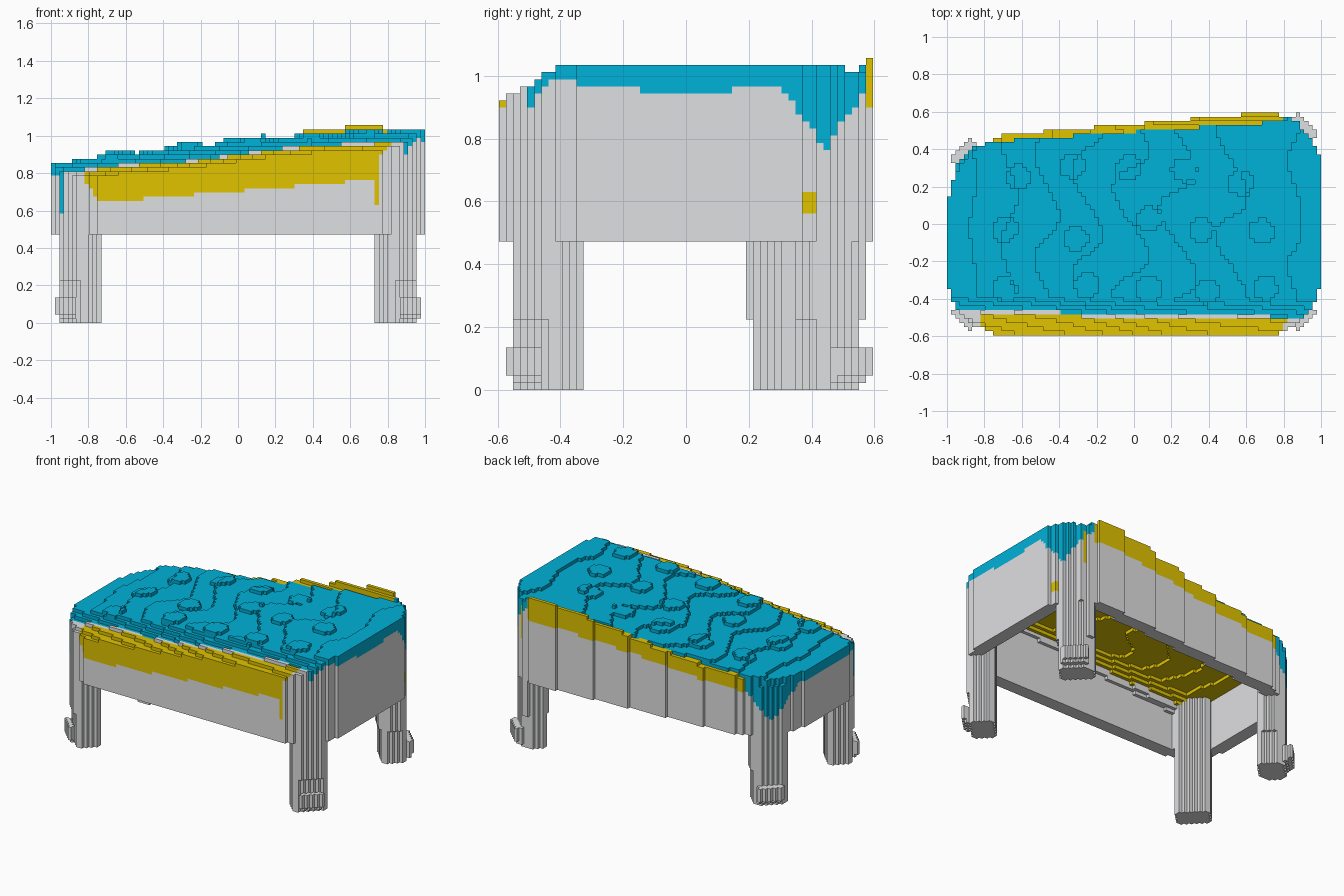
import bpy, bmesh, math

if "Cube" in bpy.data.objects:
    bpy.data.objects.remove(bpy.data.objects["Cube"])

# Block grid
V = 2 / 89
NX, NY, NZ = 89, 53, 50
GREY, BLUE, YELLOW = 0, 1, 2


def make_material(name, colour):
    m = bpy.data.materials.new(name)
    m.use_nodes = True
    m.diffuse_color = (*colour, 1)
    m.node_tree.nodes["Principled BSDF"].inputs["Base Color"].default_value = (*colour, 1)
    return m


mats = [make_material("light grey", (.74, .745, .755)),
        make_material("blue", (0, .44, .69)),
        make_material("yellow", (.75, .55, 0))]

# Plan of the frame, counter-clockwise; the back side runs askew
PLAN = [(-1, -.32), (-.97, -.42), (-.88, -.53), (-.73, -.596), (.75, -.596),
        (.88, -.53), (.97, -.42), (1, -.32), (1, .33), (.96, .44), (.87, .55),
        (.73, .598), (-.7, .475), (-.88, .385), (-.96, .25), (-1, .12)]
WALL = .09

# Studs on the lid
STUDS = [(-.62, .25), (-.33, .31), (-.03, .3), (.27, .29), (.57, .22),
         (.68, -.04), (.36, -.03), (.08, .03), (-.31, -.08), (-.69, -.03),
         (-.69, -.35), (-.25, -.33), (.08, -.35), (.39, -.36), (.7, -.34)]

# Leg centres and the corners where the cover hangs down
LEGS = {"front_right_leg": (-.843, -.44), "front_left_leg": (.843, -.44),
        "back_right_leg": (-.843, .31), "back_left_leg": (.843, .455)}
DRAPES = [(.95, .45, .26), (-.9, .36, .29)]

# Narrow painted strips near the corners: x, y, bottom, top, colour
STRIPS = [(.74, -.585, .63, .9, YELLOW), (.85, .55, .745, .98, YELLOW),
          (.97, .4, .56, .63, YELLOW), (-.95, -.45, .59, .74, BLUE)]


def depth(x, y):
    """Distance inside the plan outline, negative outside."""
    best = 9
    for (ax, ay), (bx, by) in zip(PLAN, PLAN[1:] + PLAN[:1]):
        ex, ey = bx - ax, by - ay
        best = min(best, (ex * (y - ay) - ey * (x - ax)) / math.hypot(ex, ey))
    return best


def slope(x, y):
    """Rising, gently rippled height of the cover."""
    return .957 + .091 * x - .018 * x * x + .009 * math.sin(11 * y + 5 * x) * (1 - x * x)


def front_edge(x):
    return -.48 - .02 * x


def back_edge(x):
    return .493 + .067 * x


def lid_top(x, y):
    return slope(x, y) - .8 * max(0, .08 - (y - front_edge(x)))


def stud(x, y):
    return any(math.hypot(x - sx, y - sy) < .068 for sx, sy in STUDS)


def rim_top(x, y):
    if y < 0:
        return slope(x, 0) - .048 - .4 * (front_edge(x) - y)
    return slope(x, 0) - .02 + max(0, y - back_edge(x)) * max(0, .5 + 1.6 * x)


def frame_colour(x, y, z, d, top):
    """Yellow side panels, blue hanging corners, grey elsewhere."""
    t = slope(x, 0)
    if d < .045:
        for sx, sy, low, high, colour in STRIPS:
            if abs(x - sx) < .014 and abs(y - sy) < .04 and low < z < high:
                return colour
        for cx, cy, drop in DRAPES:
            r = math.hypot(x - cx, y - cy)
            if r < .18 and z > t - drop + 1.2 * r:
                return BLUE
    # Panels are painted on the outer face and the sloping top only
    if d < .045 or z > top - .03:
        if y < front_edge(x) - .02 and -.83 < x < .73 + .9 * max(0, z - .85):
            if z > .705 + .085 * x + 1.3 * max(0, -.73 - x):
                return YELLOW
        if y > back_edge(x) - .02 and abs(x) < .8 and z > t - .11:
            return YELLOW
    return GREY


# Fill the grid, one dictionary of cells per part
parts = {"frame": {}, "lid": {}}
for name in LEGS:
    parts[name] = {}
    parts[name.replace("leg", "foot")] = {}

for i in range(NX):
    x = -1 + (i + .5) * V
    for j in range(NY):
        y = (j + .5 - NY / 2) * V
        d = depth(x, y)
        lid = d > 0 and front_edge(x) < y < back_edge(x)
        top = lid_top(x, y) if lid else rim_top(x, y)
        # Thicker cover in the middle of the tall end
        base = top - (.093 - .12 * abs(y) if x > .9 else .055)
        if lid and stud(x, y):
            top += V

        # Legs are slabs set across each corner, with a toe on the outside
        leg, toe, size = None, None, 0
        for name, (cx, cy) in LEGS.items():
            dx, dy = (x - cx) * math.copysign(1, cx), (y - cy) * math.copysign(1, cy)
            out, along = (dx + dy) / math.sqrt(2), abs(dx - dy) / math.sqrt(2)
            size = max(abs(out) / .08, along / .108, abs(dx) / .113, abs(dy) / .113)
            if size < 1:
                leg = name
                break
            if .06 < out < .125 and along < .078:
                toe, reach = name.replace("leg", "foot"), out
                break

        for k in range(NZ):
            z = (k + .5) * V
            cell = (i, j, k)
            if lid and base < z < top:
                under = d > WALL and z < base + V
                parts["lid"][cell] = YELLOW if under else BLUE
            elif z < top and (0 < d < WALL and z > .475
                              or d > 0 and not lid and z > top - .1):
                parts["frame"][cell] = frame_colour(x, y, z, d, top)
            elif leg and z < min(top, slope(x, 0) - .05) and (z > .22 or size < .94):
                hang = z > .475 and d < 0
                parts[leg][cell] = frame_colour(x, y, z, d, top) if hang else GREY
            elif toe and V < z < .135 and (z > 2 * V or reach < .1):
                parts[toe][cell] = GREY

occupied = set()
for cells in parts.values():
    occupied.update(cells)


def build(name, cells):
    """Skin the exposed sides of a part's blocks."""
    bm = bmesh.new()
    verts = {}

    def vert(p):
        if p not in verts:
            verts[p] = bm.verts.new((-1 + p[0] * V, (p[1] - NY / 2) * V, p[2] * V))
        return verts[p]

    for cell, colour in cells.items():
        for axis in range(3):
            for side in (0, 1):
                other = list(cell)
                other[axis] += 2 * side - 1
                if tuple(other) in occupied:
                    continue
                ring = []
                for a, b in ((0, 0), (1, 0), (1, 1), (0, 1)):
                    p = list(cell)
                    p[axis] += side
                    p[(axis + 1) % 3] += a
                    p[(axis + 2) % 3] += b
                    ring.append(vert(tuple(p)))
                face = bm.faces.new(ring if side else ring[::-1])
                face.material_index = colour
    # Merge flat areas of one colour
    bmesh.ops.dissolve_limit(bm, angle_limit=.01, verts=bm.verts, edges=bm.edges,
                             delimit={'MATERIAL'})
    mesh = bpy.data.meshes.new(name)
    bm.to_mesh(mesh)
    bm.free()
    for m in mats:
        mesh.materials.append(m)
    obj = bpy.data.objects.new(name, mesh)
    bpy.context.collection.objects.link(obj)


for part_name, part_cells in parts.items():
    build(part_name, part_cells)
